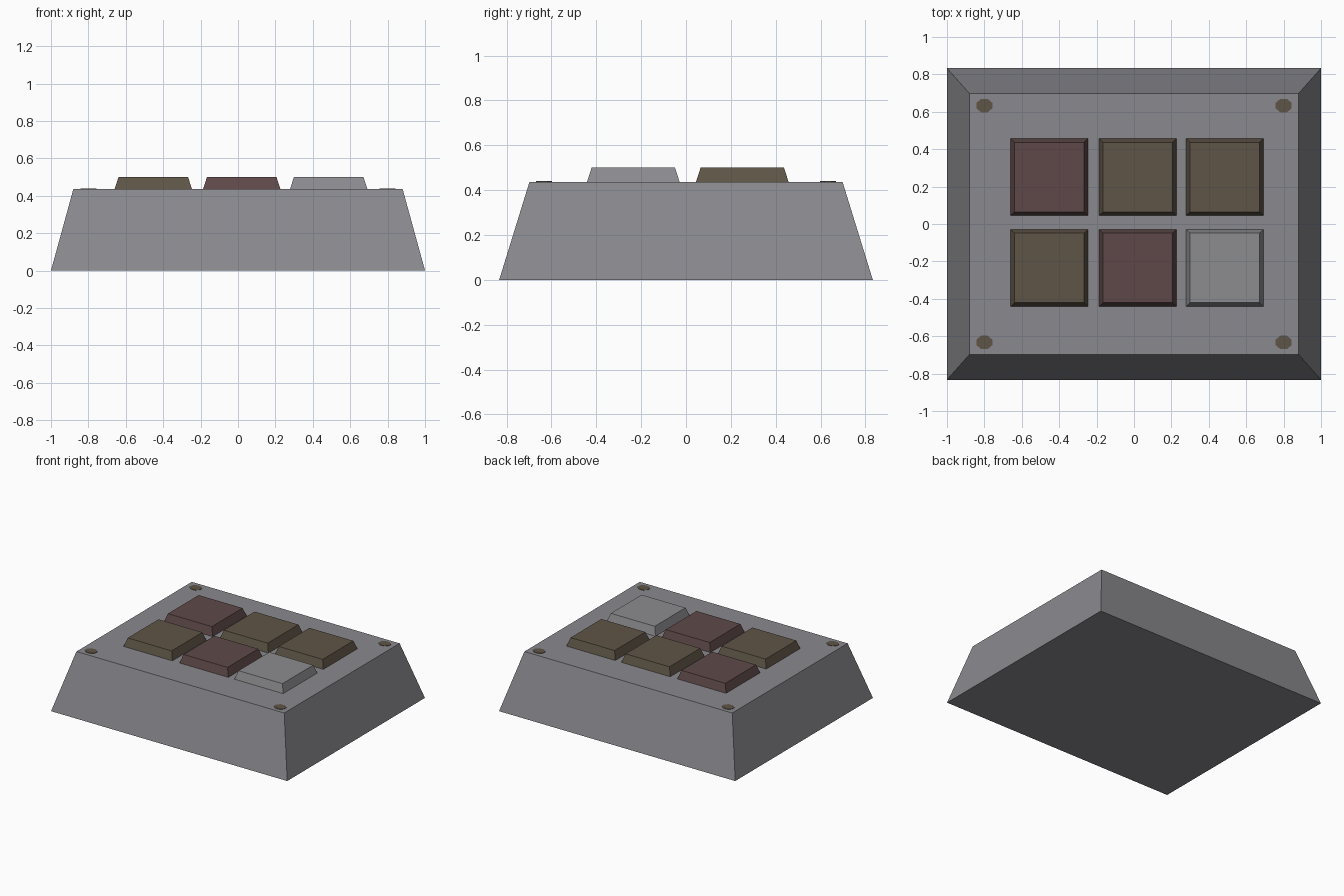
import bpy, bmesh, math

if "Cube" in bpy.data.objects:
    bpy.data.objects.remove(bpy.data.objects["Cube"])


def lin(c):
    c /= 255
    return c / 12.92 if c <= 0.04045 else ((c + 0.055) / 1.055) ** 2.4


def material(name, rgb):
    m = bpy.data.materials.new(name)
    m.diffuse_color = (*[lin(c) for c in rgb], 1)
    m.use_nodes = True
    m.node_tree.nodes["Principled BSDF"].inputs["Base Color"].default_value = m.diffuse_color
    return m


GREY = material("body grey", (138, 137, 142))
PALE = material("key grey", (140, 140, 144))
BROWN = material("dark brown", (95, 85, 71))
RED = material("dark red", (95, 73, 73))


def add(name, bm, mat, location):
    bmesh.ops.recalc_face_normals(bm, faces=bm.faces)
    mesh = bpy.data.meshes.new(name)
    bm.to_mesh(mesh)
    bm.free()
    mesh.materials.append(mat)
    ob = bpy.data.objects.new(name, mesh)
    ob.location = location
    bpy.context.collection.objects.link(ob)
    return ob


def tapered_box(name, mat, location, bottom, top, height):
    """Box standing on location, with half sizes for its bottom and top."""
    bm = bmesh.new()
    bmesh.ops.create_cube(bm, size=2)
    for v in bm.verts:
        half = top if v.co.z > 0 else bottom
        v.co = (v.co.x * half[0], v.co.y * half[1], height if v.co.z > 0 else 0)
    return add(name, bm, mat, location)


# Sloped housing
BODY_H = 0.437
tapered_box("housing", GREY, (0, 0, 0), (1.0, 0.833), (0.88, 0.698), BODY_H)

# Two rows of three tapered keys
rows = {0.251: (RED, BROWN, BROWN), -0.235: (BROWN, RED, PALE)}
for r, (y, mats) in enumerate(rows.items()):
    for c, (x, mat) in enumerate(zip((-0.453, 0.020, 0.485), mats)):
        tapered_box(f"key_{r + 1}_{c + 1}", mat, (x, y, BODY_H - 0.002),
                    (0.207, 0.207), (0.186, 0.186), 0.5 - BODY_H + 0.002)

# Flat corner studs, slightly wider than deep
for i, (sx, sy) in enumerate(((-1, -1), (1, -1), (-1, 1), (1, 1))):
    bm = bmesh.new()
    bmesh.ops.create_cone(bm, cap_ends=True, segments=8,
                          radius1=0.0465, radius2=0.0465, depth=0.006)
    turn = math.pi / 8
    xs = [math.atan2(v.co.y, v.co.x) for v in bm.verts]
    # keep flat sides facing left and right
    offset = turn if min(abs(math.remainder(a, math.pi / 4)) for a in xs) < 0.01 else 0
    for v, a in zip(bm.verts, xs):
        v.co.x = 0.0465 * math.cos(a + offset)
        v.co.y = 0.0385 * math.sin(a + offset)
    add(f"corner_stud_{i + 1}", bm, BROWN, (sx * 0.8, sy * 0.633, BODY_H))
